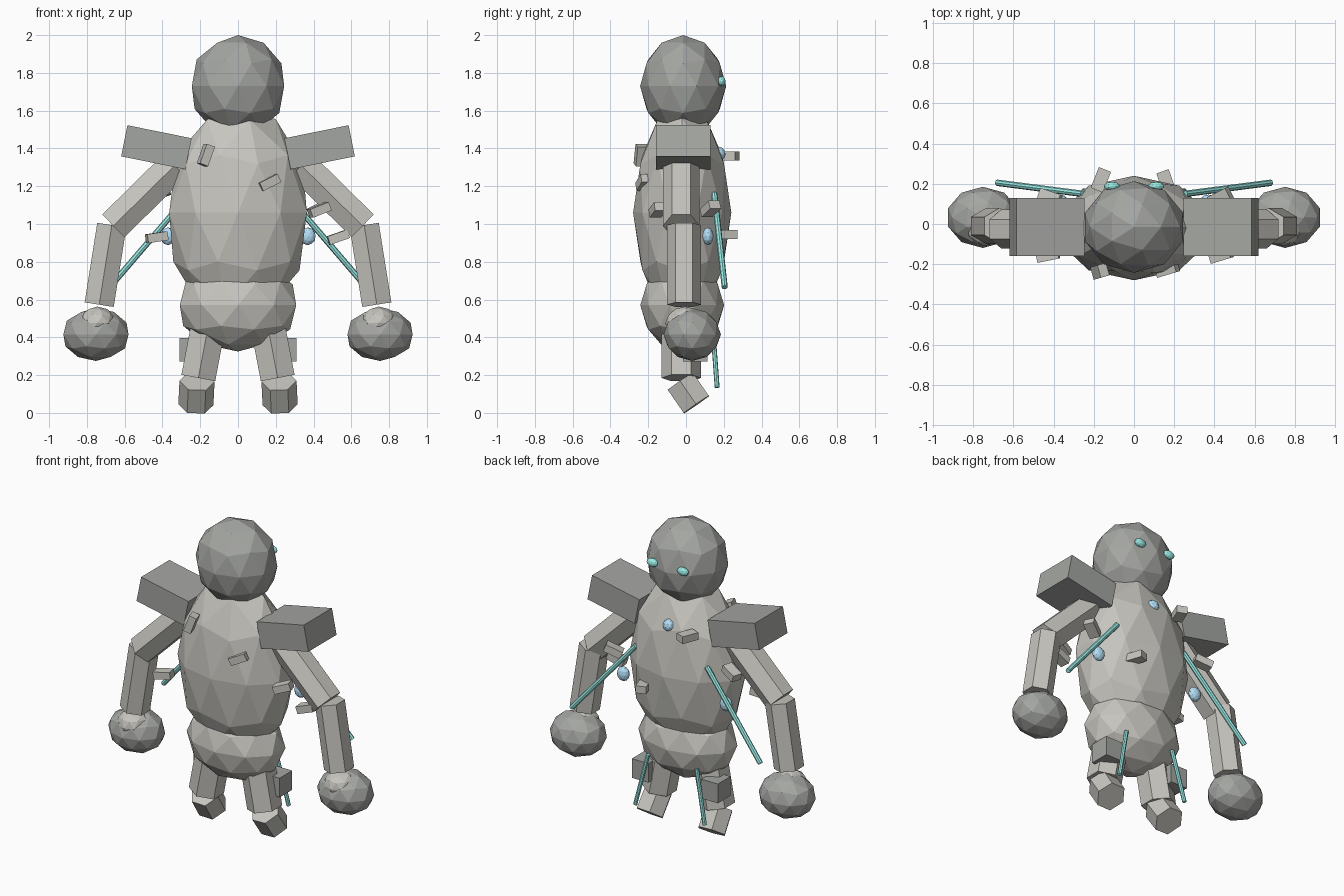
import bpy, bmesh
from mathutils import Vector, Matrix

if "Cube" in bpy.data.objects:
    bpy.data.objects.remove(bpy.data.objects["Cube"])


def material(name, color):
    m = bpy.data.materials.new(name)
    m.diffuse_color = color
    m.use_nodes = True
    m.node_tree.nodes["Principled BSDF"].inputs["Base Color"].default_value = m.diffuse_color
    return m


STONE = material("stone", (0.57, 0.56, 0.52, 1))
DARK = material("dark_stone", (0.37, 0.38, 0.36, 1))
TEAL = material("teal", (0.33, 0.85, 0.8, 1))
BLUE = material("blue", (0.45, 0.73, 0.92, 1))


def finish(name, bm, mat):
    bmesh.ops.recalc_face_normals(bm, faces=bm.faces)
    me = bpy.data.meshes.new(name)
    bm.to_mesh(me)
    bm.free()
    ob = bpy.data.objects.new(name, me)
    bpy.context.collection.objects.link(ob)
    me.materials.append(mat)
    return ob


def rock(name, c, size, mat=STONE):
    """Faceted ellipsoid with the given half sizes."""
    bm = bmesh.new()
    bmesh.ops.create_icosphere(bm, subdivisions=2, radius=1)
    bmesh.ops.scale(bm, vec=size, verts=bm.verts)
    bmesh.ops.translate(bm, vec=c, verts=bm.verts)
    return finish(name, bm, mat)


def limb(name, a, b, r, side, n=6, mat=STONE):
    """Prism from a to b with one corner pointing along side."""
    a, b = Vector(a), Vector(b)
    d = (b - a).normalized()
    s = Vector(side)
    s = (s - d * s.dot(d)).normalized()
    bm = bmesh.new()
    rings = []
    for p in (a, b):
        rings.append([bm.verts.new(p + Matrix.Rotation(6.2831853 * i / n, 3, d) @ s * r)
                      for i in range(n)])
        bm.faces.new(rings[-1])
    for i in range(n):
        j = (i + 1) % n
        bm.faces.new((rings[0][i], rings[0][j], rings[1][j], rings[1][i]))
    return finish(name, bm, mat)


def block(name, c, size, rot=Matrix.Identity(4), mat=STONE):
    bm = bmesh.new()
    bmesh.ops.create_cube(bm, size=1)
    bmesh.ops.scale(bm, vec=size, verts=bm.verts)
    bmesh.ops.transform(bm, matrix=Matrix.Translation(c) @ rot, verts=bm.verts)
    return finish(name, bm, mat)


# Body core
rock("head", (0, -0.015, 1.73), (0.257, 0.228, 0.27), DARK)
rock("torso", (0, -0.02, 1.06), (0.383, 0.26, 0.58))
rock("pelvis", (0, -0.02, 0.57), (0.324, 0.222, 0.245))
rock("chest_gem", (0, 0.17, 1.37), (0.04, 0.04, 0.04), BLUE)

Y, X = (0, 1, 0), (1, 0, 0)
for s, tag in ((-1, "left"), (1, "right")):
    # Arms
    block(tag + "_shoulder_slab", (s * 0.432, -0.015, 1.406), (0.347, 0.29, 0.168),
          Matrix.Rotation(-s * 0.2, 4, 'Y'), DARK)
    limb(tag + "_upper_arm", (s * 0.335, -0.025, 1.31), (s * 0.66, -0.025, 0.99), 0.097, Y)
    limb(tag + "_forearm", (s * 0.668, -0.01, 0.994), (s * 0.735, -0.01, 0.573), 0.09, Y)
    rock(tag + "_wrist", (s * 0.745, -0.005, 0.475), (0.1, 0.105, 0.088))
    rock(tag + "_fist", (s * 0.752, 0.033, 0.415), (0.181, 0.152, 0.14), DARK)
    # Legs
    limb(tag + "_thigh", (s * 0.15, -0.025, 0.5), (s * 0.21, -0.025, 0.185), 0.105, Y)
    limb(tag + "_foot", (s * 0.217, -0.03, 0.167), (s * 0.223, 0.055, 0.044), 0.093, X)
    block(tag + "_knee_plate", (s * 0.25, 0.05, 0.335), (0.12, 0.13, 0.125), mat=DARK)
    # Coloured details
    rock(tag + "_eye", (s * 0.11, 0.188, 1.755), (0.04, 0.022, 0.027), TEAL)
    rock(tag + "_side_gem", (s * 0.37, 0.116, 0.935), (0.042, 0.03, 0.047), BLUE)
    limb(tag + "_arm_rod", (s * 0.255, 0.15, 1.16), (s * 0.68, 0.205, 0.665), 0.016, Y, 8, TEAL)
    limb(tag + "_leg_rod", (s * 0.175, 0.14, 0.47), (s * 0.25, 0.165, 0.135), 0.013, Y, 8, TEAL)

# Stone chips around the torso: position, long direction
chips = [
    ((-0.17, -0.235, 1.365), (0.35, 0.1, 1)),
    ((0.163, -0.22, 1.22), (1, 0.3, 0.5)),
    ((0.43, -0.15, 1.075), (1, 0.3, 0.4)),
    ((0.43, 0.13, 1.08), (0.8, 0.4, 0.4)),
    ((-0.43, -0.15, 0.93), (1, 0.2, 0.15)),
    ((0.53, -0.05, 0.93), (1, 0.1, 0.35)),
    ((-0.165, 0.22, 1.36), (0.4, 1, 0)),
    ((0.16, 0.21, 0.945), (-0.35, 1, 0)),
    ((-0.42, 0.13, 1.16), (0.9, -0.3, 0.3)),
]
for i, (c, d) in enumerate(chips):
    rot = Vector(d).to_track_quat('X', 'Z').to_matrix().to_4x4()
    block("stone_chip_%d" % (i + 1), c, (0.11, 0.065, 0.047), rot)
